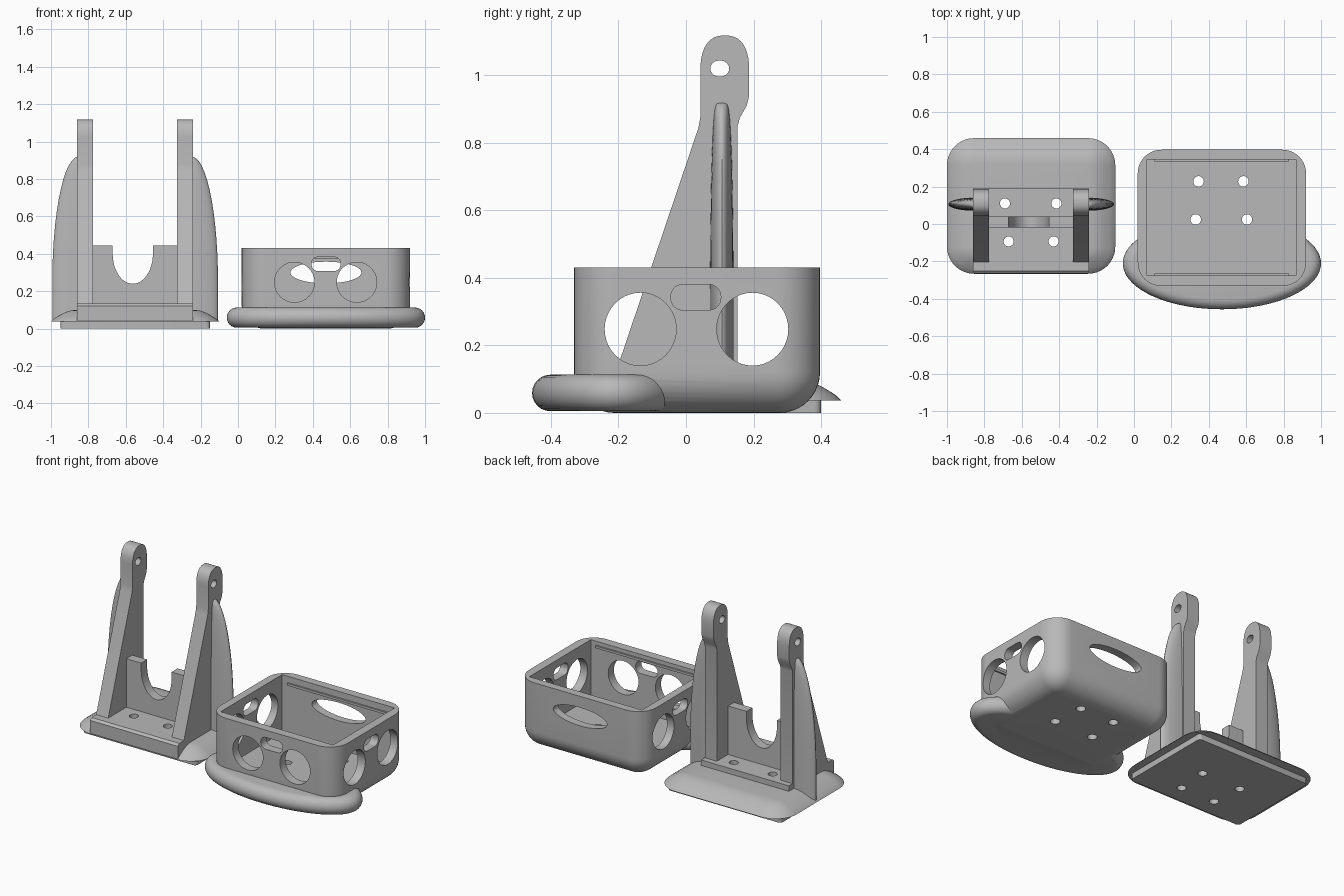
import bpy, bmesh, math

if "Cube" in bpy.data.objects:
    bpy.data.objects.remove(bpy.data.objects["Cube"])

grey = bpy.data.materials.new("light grey plastic")
grey.diffuse_color = (0.48, 0.48, 0.48, 1)
grey.use_nodes = True
grey.node_tree.nodes["Principled BSDF"].inputs["Base Color"].default_value = grey.diffuse_color


def loft(name, rings):
    """Closed solid through rings with equal point counts."""
    bm = bmesh.new()
    vs = [[bm.verts.new(p) for p in r] for r in rings]
    n = len(vs[0])
    for a, b in zip(vs, vs[1:]):
        for i in range(n):
            j = (i + 1) % n
            bm.faces.new((a[i], a[j], b[j], b[i]))
    bm.faces.new(vs[0][::-1])
    bm.faces.new(vs[-1])
    bmesh.ops.recalc_face_normals(bm, faces=bm.faces[:])
    me = bpy.data.meshes.new(name)
    bm.to_mesh(me)
    bm.free()
    me.materials.append(grey)
    ob = bpy.data.objects.new(name, me)
    bpy.context.collection.objects.link(ob)
    return ob


def prism(name, pts, axis, a, b):
    """Extrude a 2D outline along an axis from a to b."""
    put = {"x": lambda u, v, w: (w, u, v),
           "y": lambda u, v, w: (u, w, v),
           "z": lambda u, v, w: (u, v, w)}[axis]
    return loft(name, [[put(u, v, w) for u, v in pts] for w in (a, b)])


def rect(u0, u1, v0, v1):
    return [(u0, v0), (u1, v0), (u1, v1), (u0, v1)]


def ellipse(cu, cv, ru, rv, n=40):
    return [(cu + ru * math.cos(2 * math.pi * i / n),
             cv + rv * math.sin(2 * math.pi * i / n)) for i in range(n)]


def rounded(u0, u1, v0, v1, r, seg=10):
    pts = []
    corners = [(u1 - r, v1 - r), (u0 + r, v1 - r), (u0 + r, v0 + r), (u1 - r, v0 + r)]
    for k, (cu, cv) in enumerate(corners):
        for i in range(seg + 1):
            t = math.pi / 2 * (k + i / seg)
            pts.append((cu + r * math.cos(t), cv + r * math.sin(t)))
    return pts


def boolean(ob, other, op="DIFFERENCE", keep=False):
    m = ob.modifiers.new("bool", "BOOLEAN")
    m.operation, m.object, m.solver = op, other, "EXACT"
    bpy.context.view_layer.objects.active = ob
    bpy.ops.object.modifier_apply(modifier=m.name)
    if not keep:
        bpy.data.objects.remove(other)


def cut(ob, *args):
    boolean(ob, prism("cutter", *args))


# Box shell: rounded upright corners and a rounded bottom edge
R = 0.12
rings = []
for i in range(11):
    t = math.pi / 2 * i / 10
    d, z = R * (1 - math.sin(t)), R * (1 - math.cos(t))
    rings.append([(x, y, z) for x, y in
                  rounded(0.02 + d, 0.92 - d, -0.332 + d, 0.397 - d, R + 0.006 - d)])
rings.append([(x, y, 0.43) for x, y in rounded(0.02, 0.92, -0.332, 0.397, R + 0.006)])
box = loft("box_body", rings)

# Bumper: oval disc with a fully rounded rim, merged into the box
rings = []
for i in range(13):
    t = -math.pi / 2 + math.pi * i / 12
    d = 0.054 * (1 - math.cos(t))
    rings.append([(x, y, 0.059 + 0.054 * math.sin(t))
                  for x, y in ellipse(0.47, -0.21, 0.53 - d, 0.246 - d, 72)])
boolean(box, loft("bumper", rings), "UNION")

# Box cavity and openings
cut(box, rect(0.07, 0.865, -0.275, 0.345), "z", 0.06, 0.6)
for x in (0.302, 0.635):
    cut(box, ellipse(x, 0.248, 0.107, 0.107), "y", -0.5, -0.1)
cut(box, rounded(0.393, 0.548, 0.308, 0.383, 0.035), "y", -0.5, -0.1)
cut(box, ellipse(0.47, 0.30, 0.19, 0.058), "y", 0.2, 0.6)
for y in (-0.135, 0.197):
    cut(box, ellipse(y, 0.248, 0.106, 0.108), "x", -0.2, 1.2)
cut(box, rounded(-0.045, 0.103, 0.305, 0.38, 0.035), "x", -0.2, 1.2)
for x, y in ((0.345, 0.228), (0.585, 0.228), (0.33, 0.024), (0.604, 0.024)):
    cut(box, ellipse(x, y, 0.028, 0.028, 24), "z", -0.1, 0.2)

# Snap ridges inside the box rim
prism("back_snap_ridge", rect(0.335, 0.347, 0.375, 0.39), "x", 0.11, 0.83)
prism("front_snap_ridge", rect(-0.277, -0.265, 0.39, 0.405), "x", 0.11, 0.83)

# Lid: domed plate with a plug underneath
rings = []
for d, z in ((0, 0.037), (0.012, 0.05), (0.03, 0.062), (0.055, 0.077),
             (0.08, 0.089), (0.105, 0.097), (0.135, 0.1)):
    rings.append([(x, y, z) for x, y in
                  rounded(-1 + d, -0.1 - d, -0.266 + d, 0.459 - d, 0.145 - d)])
lid = loft("lid", rings)
plug = prism("lid_plug", rounded(-0.95, -0.15, -0.21, 0.4, 0.02, 4), "z", 0, 0.05)

# Mounting block on the lid, with a slightly sloped front edge
block = prism("mount_block", [(-0.265, 0.04), (0.19, 0.04), (0.19, 0.135),
                              (-0.25, 0.135), (-0.265, 0.122)], "x", -0.86, -0.24)

# Screw holes through lid, plug and block
for x, y in ((-0.69, 0.11), (-0.415, 0.11), (-0.67, -0.093), (-0.43, -0.093)):
    for ob in (lid, plug, block):
        cut(ob, ellipse(x, y, 0.027, 0.027, 24), "z", -0.1, 0.3)

# Legs with rounded heads and pivot holes, and outer fins
head = [(0.115 + 0.072 * (1 if math.cos(t) > 0 else -1) * abs(math.cos(t)) ** 0.8,
         1.02 + 0.098 * math.sin(t) ** 0.9)
        for t in [math.pi * i / 20 for i in range(1, 20)]]
profile = [(-0.235, 0.04), (0.153, 0.04), (0.153, 0.85), (0.16, 0.875), (0.18, 0.91),
           (0.187, 0.94), (0.187, 1.02)] + head + [(0.043, 1.02), (0.043, 0.88), (0.037, 0.845)]
for side, s in (("left", -1), ("right", 1)):
    c = -0.55
    leg = prism(side + "_leg", profile, "x", c + s * 0.225, c + s * 0.31)
    cut(leg, ellipse(0.1, 1.02, 0.028, 0.024, 28), "x", -1.2, 0.2)
    rings = []
    for k in range(15):
        t = math.pi / 2 * max(k - 1, 0) / 13
        z = 0.04 if k == 0 else 0.25 + 0.668 * math.sin(t)
        f = max(math.cos(t), 0.03)
        w = 0.035 * (0.3 + 0.7 * f ** 0.6)
        ring = [(c + s * (0.305 + 0.138 * f * math.sin(a)), 0.106 + w * math.cos(a), z)
                for a in [math.pi * i / 16 for i in range(17)]]
        rings.append(ring)
    loft(side + "_fin", rings)

# Cross plate with U-shaped notch
notch = [(-0.5625 + 0.1075 * math.cos(t), 0.40 + 0.16 * math.sin(t))
         for t in [-math.pi * i / 24 for i in range(25)]]
outline = [(-0.78, 0.1), (-0.32, 0.1), (-0.32, 0.445), (-0.455, 0.445)] + notch \
    + [(-0.67, 0.445), (-0.78, 0.445)]
prism("cross_plate", outline, "y", -0.02, 0.04)

# Smooth shading with sharp edges kept
for ob in bpy.context.collection.objects:
    ob.select_set(True)
    bpy.context.view_layer.objects.active = ob
bpy.ops.object.shade_smooth_by_angle(angle=math.radians(30))
